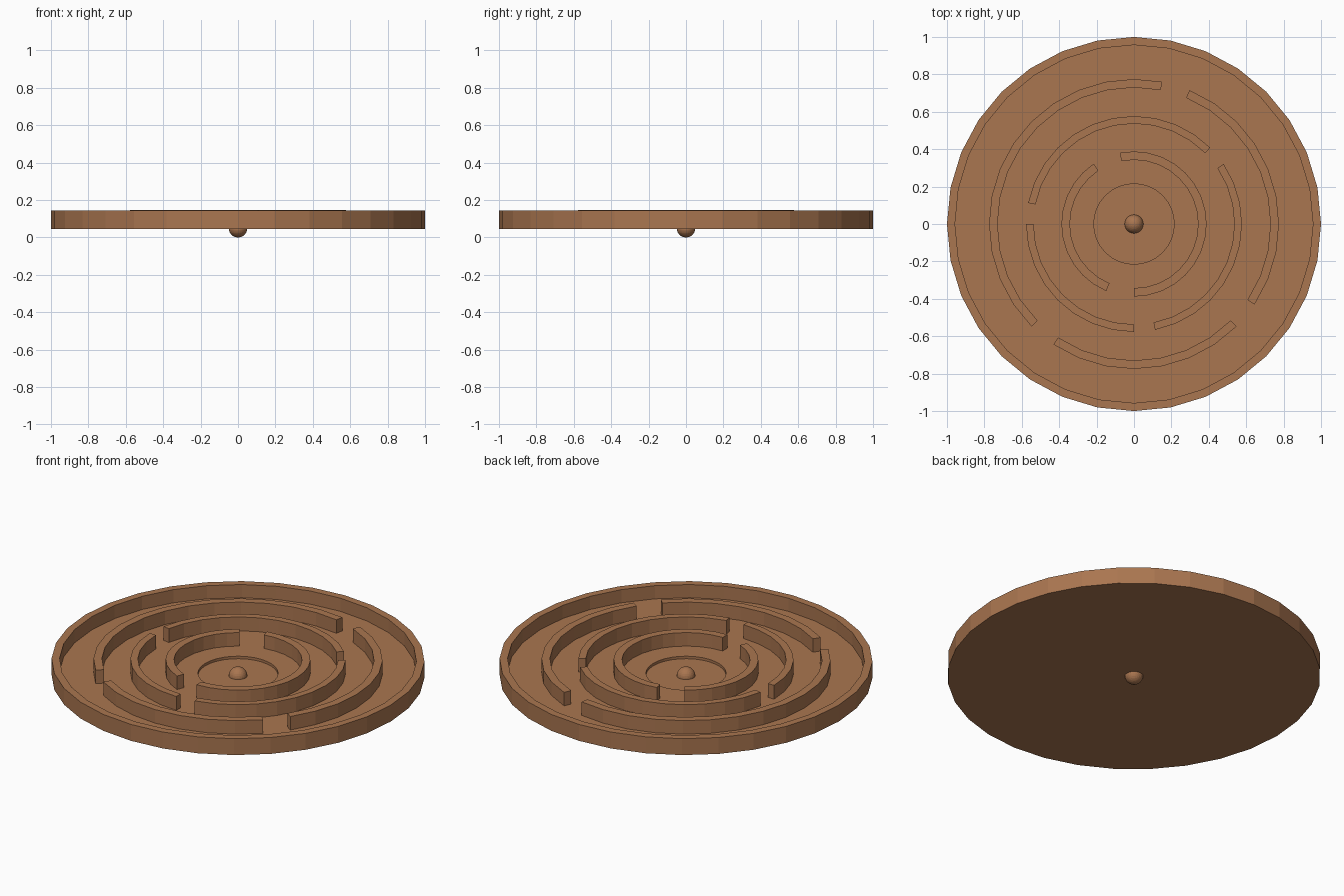
import bpy, bmesh, math

if "Cube" in bpy.data.objects:
    bpy.data.objects.remove(bpy.data.objects["Cube"])

N = 32  # sides of every ring

wood = bpy.data.materials.new("warm_wood")
wood.diffuse_color = (0.40, 0.18, 0.08, 1)
wood.use_nodes = True
wood.node_tree.nodes["Principled BSDF"].inputs["Base Color"].default_value = wood.diffuse_color


def finish(bm, name):
    bmesh.ops.recalc_face_normals(bm, faces=bm.faces)
    me = bpy.data.meshes.new(name)
    bm.to_mesh(me)
    bm.free()
    me.materials.append(wood)
    ob = bpy.data.objects.new(name, me)
    bpy.context.collection.objects.link(ob)
    return ob


def point(r, z, i):
    a = 2 * math.pi * i / N
    return (r * math.cos(a), r * math.sin(a), z)


def lathe(name, profile):
    """Revolve a profile, closing both ends with flat caps."""
    bm = bmesh.new()
    rings = [[bm.verts.new(point(r, z, i)) for i in range(N)] for r, z in profile]
    for a, b in zip(rings, rings[1:]):
        for i in range(N):
            j = (i + 1) % N
            bm.faces.new((a[i], a[j], b[j], b[i]))
    bm.faces.new(rings[0])
    bm.faces.new(rings[-1])
    return finish(bm, name)


def arc_wall(name, r0, r1, z0, z1, start, end):
    """Curved wall between two step numbers of the ring."""
    bm = bmesh.new()
    secs = [[bm.verts.new(point(r, z, i))
             for r, z in ((r0, z0), (r1, z0), (r1, z1), (r0, z1))]
            for i in range(start, end + 1)]
    for a, b in zip(secs, secs[1:]):
        for k in range(4):
            m = (k + 1) % 4
            bm.faces.new((a[k], a[m], b[m], b[k]))
    bm.faces.new(secs[0])
    bm.faces.new(secs[-1])
    return finish(bm, name)


# Tray with raised rim and a shallow round well in the middle
lathe("tray", [(0.215, 0.05), (0.215, 0.065), (0.957, 0.065), (0.957, 0.143),
               (1.0, 0.143), (1.0, 0.046)])

# Maze walls: inner radius, outer radius, top, arcs in steps of 1/32 turn
walls = {
    "outer_wall": (0.73, 0.775, 0.145, [(7, 20), (21, 28), (29, 38)]),
    "middle_wall": (0.537, 0.577, 0.147, [(4, 15), (16, 24), (25, 35)]),
    "inner_wall": (0.343, 0.388, 0.145, [(11, 22), (24, 41)]),
}
for name, (r0, r1, top, arcs) in walls.items():
    for k, (s, e) in enumerate(arcs):
        arc_wall(f"{name}_{k + 1}", r0, r1, 0.06, top, s, e)

# Ball resting in the well and poking through the underside
bm = bmesh.new()
bmesh.ops.create_uvsphere(bm, u_segments=24, v_segments=16, radius=0.05)
bmesh.ops.translate(bm, verts=bm.verts, vec=(0, 0, 0.05))
finish(bm, "ball")
